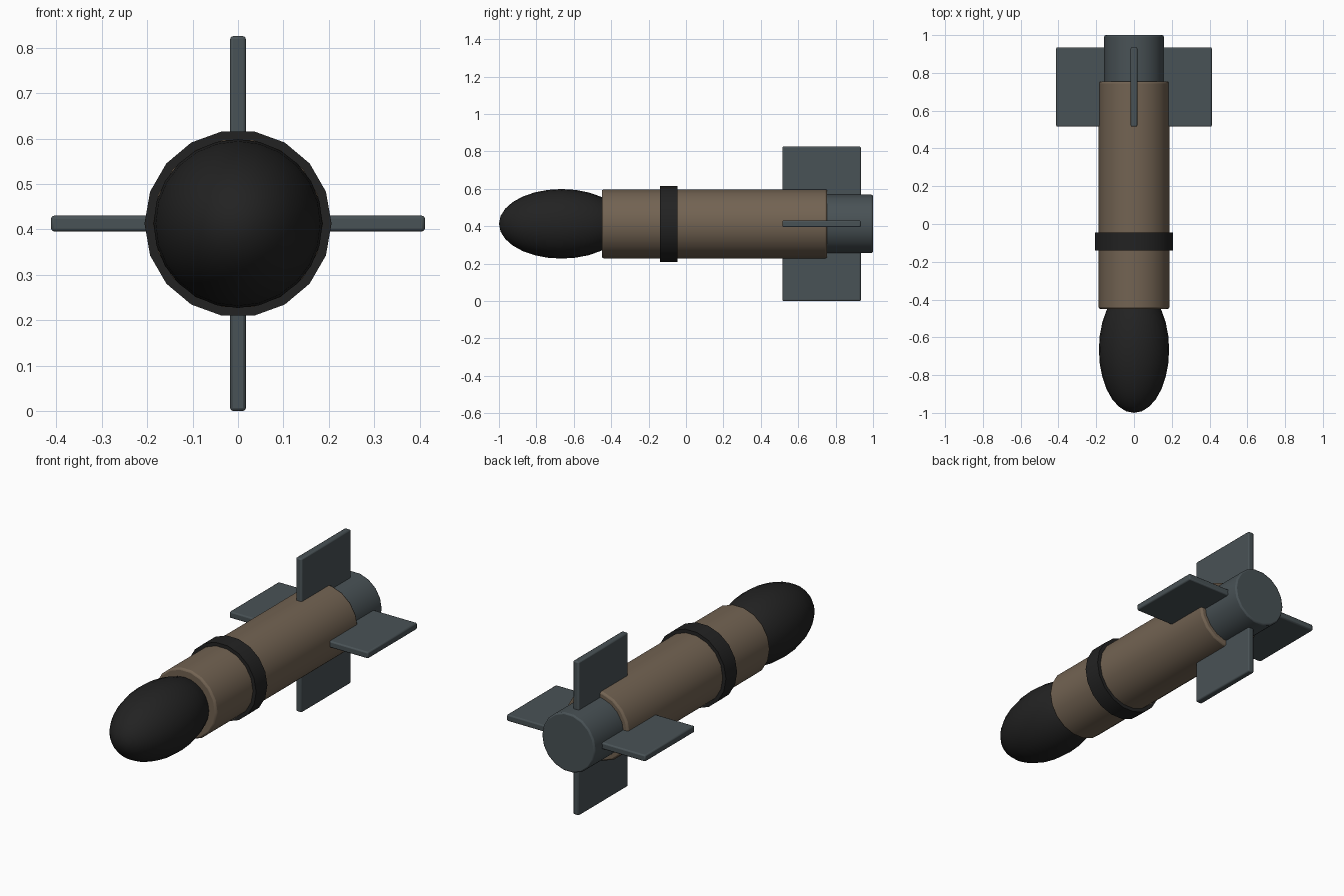
import bpy
from math import radians

cube = bpy.data.objects.get("Cube")
if cube:
    bpy.data.objects.remove(cube, do_unlink=True)

AXIS_Z = 0.413


def material(name, rgb):
    mat = bpy.data.materials.new(name)
    mat.use_nodes = True
    color = (*rgb, 1)
    mat.diffuse_color = color
    bsdf = mat.node_tree.nodes["Principled BSDF"]
    bsdf.inputs["Base Color"].default_value = color
    bsdf.inputs["Roughness"].default_value = 0.7
    return mat


brown = material("drab brown", (0.17, 0.125, 0.085))
black = material("soft black", (0.016, 0.016, 0.016))
steel = material("blue grey steel", (0.066, 0.084, 0.092))


def finish(name, mat, bevel=0):
    obj = bpy.context.object
    obj.name = name
    obj.data.materials.append(mat)
    bpy.ops.object.transform_apply(location=False, rotation=True, scale=True)
    if bevel:
        mod = obj.modifiers.new("Soft edges", "BEVEL")
        mod.width = bevel
        mod.segments = 2
        mod.limit_method = "ANGLE"
        mod.angle_limit = radians(40)
    bpy.ops.object.shade_smooth_by_angle(angle=radians(35))
    return obj


def tube(name, radius, y0, y1, mat, bevel=0):
    # A vertex sits on +x, so the top and bottom are flats
    bpy.ops.mesh.primitive_cylinder_add(
        vertices=18, radius=radius, depth=y1 - y0,
        location=(0, (y0 + y1) / 2, AXIS_Z),
        rotation=(radians(90), radians(90), 0))
    return finish(name, mat, bevel)


# Fuselage, strap and exhaust
tube("body", 0.187, -0.45, 0.755, brown, 0.01)
tube("band", 0.206, -0.14, -0.045, black)
tube("exhaust", 0.158, 0.60, 1.0, steel, 0.008)

# Egg-shaped nose with its pole on the long axis
bpy.ops.mesh.primitive_uv_sphere_add(
    segments=24, ring_count=14, radius=1, location=(0, -0.665, AXIS_Z),
    rotation=(radians(90), 0, 0))
bpy.context.object.scale = (0.186, 0.186, 0.335)
finish("nose", black)

# Crossed tail fins
for name, size in (("horizontal_fins", (0.824, 0.42, 0.035)),
                   ("vertical_fins", (0.035, 0.42, 0.826))):
    bpy.ops.mesh.primitive_cube_add(size=1, location=(0, 0.725, AXIS_Z))
    bpy.context.object.scale = size
    finish(name, steel, 0.007)
